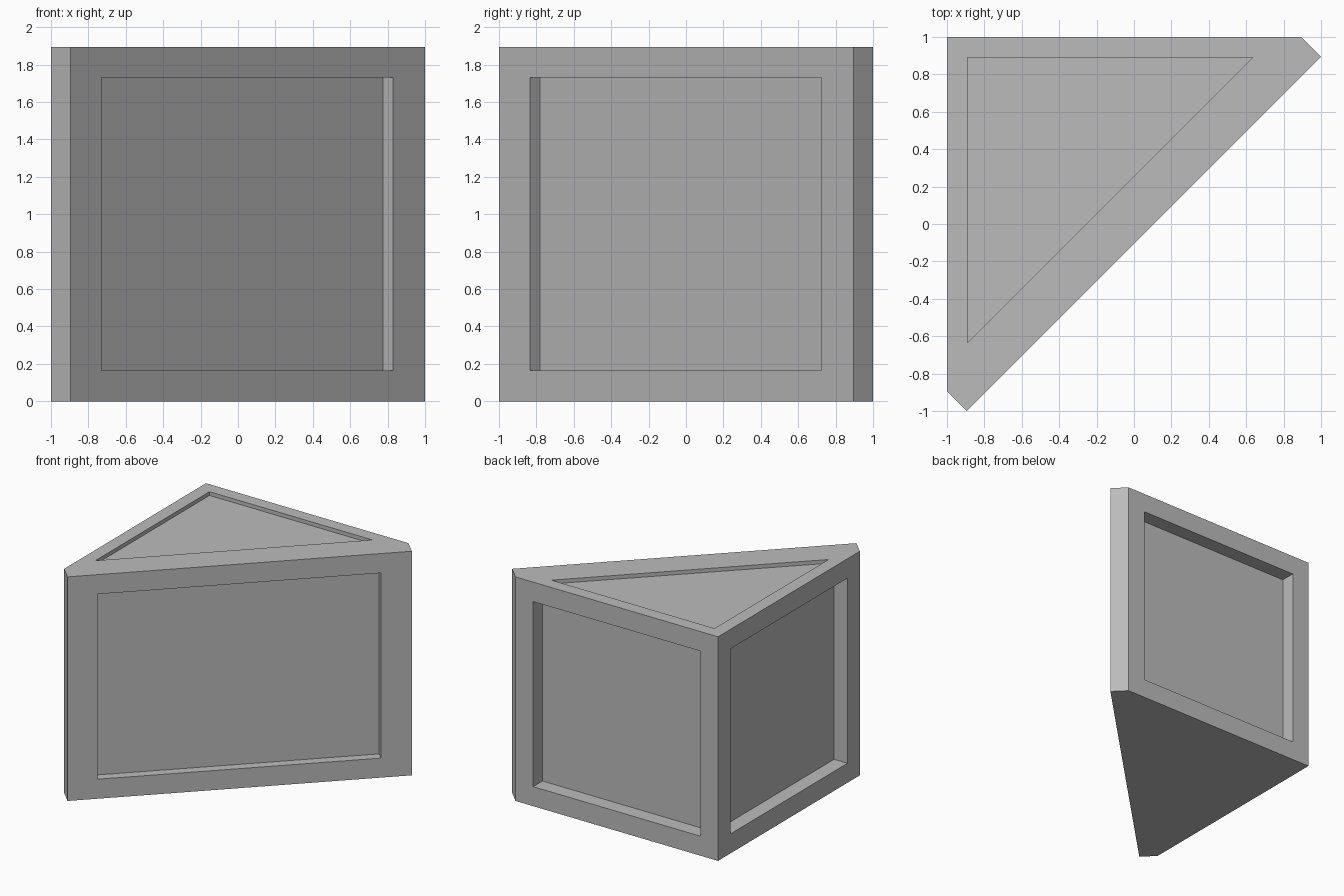
import bpy
import bmesh
from mathutils import Vector

default = bpy.data.objects.get("Cube")
if default:
    bpy.data.objects.remove(default, do_unlink=True)

HEIGHT = 1.895
MARGIN = 0.165      # frame width above and below the side panels

grey = bpy.data.materials.new("plain grey")
grey.use_nodes = True
grey.diffuse_color = (0.5, 0.5, 0.5, 1)
grey.node_tree.nodes["Principled BSDF"].inputs["Base Color"].default_value = grey.diffuse_color


def prism(name, outline, bottom, top):
    """Extrude a flat outline from bottom to top."""
    bm = bmesh.new()
    face = bm.faces.new([bm.verts.new((x, y, bottom)) for x, y in outline])
    side = bmesh.ops.extrude_face_region(bm, geom=[face])["geom"]
    bmesh.ops.translate(bm, vec=(0, 0, top - bottom),
                        verts=[v for v in side if isinstance(v, bmesh.types.BMVert)])
    bmesh.ops.recalc_face_normals(bm, faces=bm.faces)
    mesh = bpy.data.meshes.new(name)
    bm.to_mesh(mesh)
    bm.free()
    mesh.materials.append(grey)
    obj = bpy.data.objects.new(name, mesh)
    bpy.context.collection.objects.link(obj)
    return obj


def carve(target, cutter):
    """Cut a recess and discard its cutter."""
    cutter.hide_render = True
    mod = target.modifiers.new("recess", 'BOOLEAN')
    mod.operation = 'DIFFERENCE'
    mod.solver = 'EXACT'
    mod.object = cutter
    bpy.context.view_layer.objects.active = target
    bpy.ops.object.modifier_apply(modifier=mod.name)
    bpy.data.objects.remove(cutter, do_unlink=True)


def side_recess(target, start, end, inward, depth):
    """Sink a rectangular panel into the wall running from start to end."""
    a, b, n = Vector(start), Vector(end), Vector(inward).normalized()
    outline = [a - n * 0.05, b - n * 0.05, b + n * depth, a + n * depth]
    carve(target, prism("panel_cutter", outline, MARGIN, HEIGHT - MARGIN))


# Triangular block with its two sharp corners cut off
block = prism("wedge_block",
              [(-1, 1), (-1, -0.895), (-0.895, -1), (1, 0.895), (0.895, 1)], 0, HEIGHT)

# Sunken panels: diagonal front, back wall, left wall
side_recess(block, (-0.73, -0.835), (0.83, 0.725), (-1, 1), 0.077)
side_recess(block, (-0.835, 1), (0.73, 1), (0, -1), 0.125)
side_recess(block, (-1, 0.835), (-1, -0.73), (1, 0), 0.125)

# Shallow triangular panel in the top
carve(block, prism("top_cutter", [(-0.89, 0.89), (-0.89, -0.635), (0.635, 0.89)],
                   HEIGHT - 0.032, HEIGHT + 0.05))
